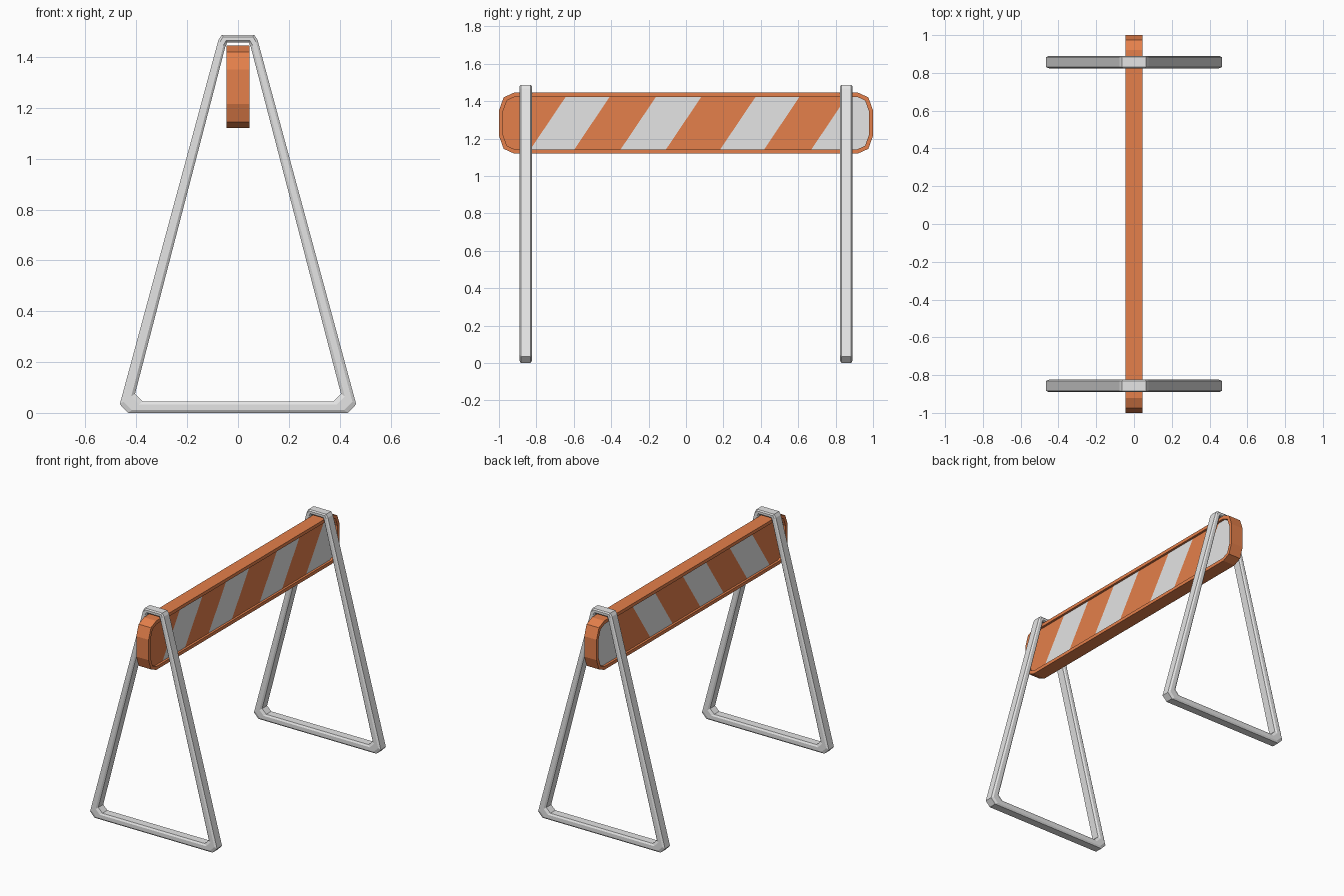
import bpy, bmesh
from mathutils import Vector

if "Cube" in bpy.data.objects:
    bpy.data.objects.remove(bpy.data.objects["Cube"])


def material(name, rgb):
    m = bpy.data.materials.new(name)
    m.diffuse_color = (*rgb, 1)
    m.use_nodes = True
    m.node_tree.nodes["Principled BSDF"].inputs["Base Color"].default_value = m.diffuse_color
    return m


ORANGE = material("orange", (0.78, 0.215, 0.07))
GREY = material("light_grey", (0.78, 0.78, 0.78))


def finish(bm, name, mats):
    bmesh.ops.recalc_face_normals(bm, faces=bm.faces)
    me = bpy.data.meshes.new(name)
    bm.to_mesh(me)
    bm.free()
    for m in mats:
        me.materials.append(m)
    ob = bpy.data.objects.new(name, me)
    bpy.context.collection.objects.link(ob)
    return ob


# Striped board: chamfered outline, recessed panel on both sides
MID, HALF_X, RIM, DEPTH = 1.2825, 0.045, 0.022, 0.015
quarter = [(0.92, 0.1625), (0.975, 0.1375), (1.0, 0.0675)]
outline = quarter + [(y, -z) for y, z in reversed(quarter)]
outline += [(-y, -z) for y, z in outline]
bm = bmesh.new()
base = bm.faces.new([bm.verts.new((-HALF_X, y, MID + z)) for y, z in outline])
top = bmesh.ops.extrude_face_region(bm, geom=[base], use_keep_orig=True)["geom"]
bmesh.ops.translate(bm, vec=(2 * HALF_X, 0, 0),
                    verts=[v for v in top if isinstance(v, bmesh.types.BMVert)])
bmesh.ops.recalc_face_normals(bm, faces=bm.faces)
sides = [f for f in bm.faces if abs(f.normal.x) > 0.9]
bmesh.ops.inset_individual(bm, faces=sides, thickness=RIM, use_even_offset=True)
for f in bmesh.ops.extrude_discrete_faces(bm, faces=sides)["faces"]:
    step = Vector((-DEPTH if f.calc_center_median().x > 0 else DEPTH, 0, 0))
    bmesh.ops.translate(bm, vec=step, verts=f.verts)


def panel_faces():
    return [f for f in bm.faces
            if all(abs(abs(v.co.x) - (HALF_X - DEPTH)) < 1e-4 for v in f.verts)]


# Slanted stripes cut into the panels
SLOPE = 0.185 / 0.275
cuts = [-0.7375, -0.5025, -0.255, -0.0125, 0.2775, 0.5125, 0.765]
for c in cuts:
    faces = panel_faces()
    geom = set(faces)
    for f in faces:
        geom.update(f.edges)
        geom.update(f.verts)
    bmesh.ops.bisect_plane(bm, geom=list(geom), plane_co=(0, c, MID),
                           plane_no=Vector((0, 1, -SLOPE)).normalized())
for f in panel_faces():
    p = f.calc_center_median()
    s = p.y - (p.z - MID) * SLOPE
    f.material_index = sum(c < s for c in cuts) % 2
finish(bm, "striped_board", [ORANGE, GREY])

# Leg frames: chamfered bar swept round a closed, corner-cut triangle
outer = [(0.064, 1.487), (0.077, 1.467), (0.465, 0.034), (0.432, 0.0)]
inner = [(0.042, 1.457), (0.050, 1.440), (0.405, 0.075), (0.375, 0.045)]
outer += [(-x, z) for x, z in reversed(outer)]
inner += [(-x, z) for x, z in reversed(inner)]
H, C = 0.033, 0.007
section = [(0, -H + C), (0.25, -H), (0.75, -H), (1, -H + C),
           (1, H - C), (0.75, H), (0.25, H), (0, H - C)]


def leg_frame(name, y0):
    bm = bmesh.new()
    rings = []
    for (ox, oz), (ix, iz) in zip(outer, inner):
        rings.append([bm.verts.new((ix + (ox - ix) * t, y0 + y, iz + (oz - iz) * t))
                      for t, y in section])
    n = len(section)
    for i, a in enumerate(rings):
        b = rings[(i + 1) % len(rings)]
        for j in range(n):
            k = (j + 1) % n
            bm.faces.new((a[j], a[k], b[k], b[j]))
    finish(bm, name, [GREY])


leg_frame("front_leg_frame", -0.857)
leg_frame("back_leg_frame", 0.857)
